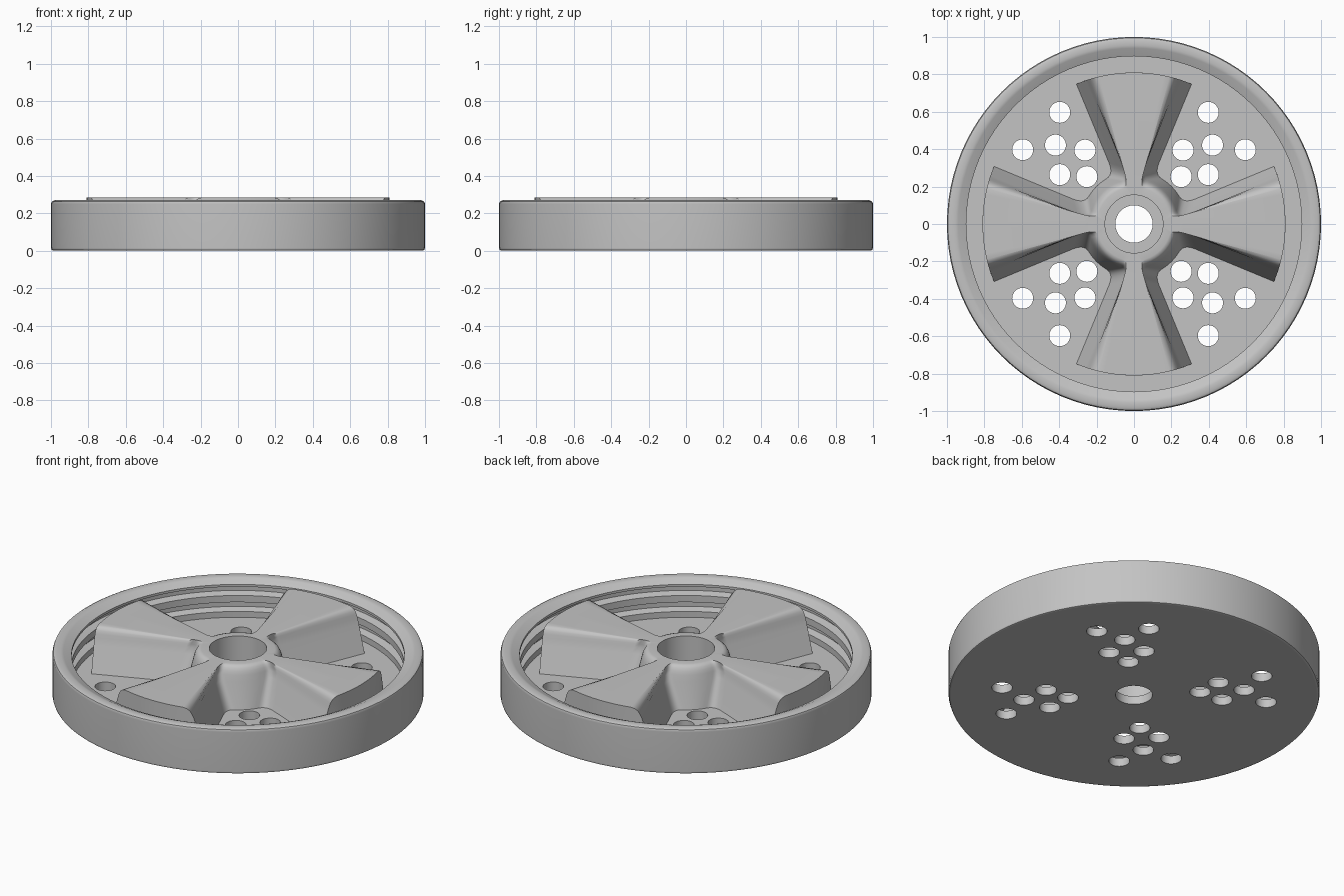
import bpy, bmesh
from math import sin, cos, asin, pi, radians
from mathutils import Matrix, Vector

cube = bpy.data.objects.get("Cube")
if cube:
    bpy.data.objects.remove(cube, do_unlink=True)

grey = bpy.data.materials.new("machined grey")
grey.use_nodes = True
colour = (0.55, 0.55, 0.55, 1)
grey.diffuse_color = colour
grey.node_tree.nodes["Principled BSDF"].inputs["Base Color"].default_value = colour

FLOOR, TOP, BLADE_R = 0.05, 0.285, 0.81
BORE_R, SHAFT_R, HOLE_R = 0.155, 0.1, 0.056
HALF = radians(22.5)


def circle(r, z, n=96):
    return [Vector((r * cos(2 * pi * i / n), r * sin(2 * pi * i / n), z)) for i in range(n)]


def skin(bm, outlines):
    """Join consecutive outlines with quads and return the vertex rings."""
    rings = [[bm.verts.new(p) for p in pts] for pts in outlines]
    for a, b in zip(rings, rings[1:]):
        for i in range(len(a)):
            j = (i + 1) % len(a)
            bm.faces.new((a[i], a[j], b[j], b[i]))
    return rings


def ring_edges(bm, ring):
    return [bm.edges.get((ring[i - 1], ring[i])) for i in range(len(ring))]


def finish(bm, name):
    bmesh.ops.recalc_face_normals(bm, faces=bm.faces)
    mesh = bpy.data.meshes.new(name)
    bm.to_mesh(mesh)
    bm.free()
    ob = bpy.data.objects.new(name, mesh)
    bpy.context.collection.objects.link(ob)
    mesh.materials.append(grey)
    return ob


def activate(ob):
    bpy.ops.object.select_all(action="DESELECT")
    ob.select_set(True)
    bpy.context.view_layer.objects.active = ob


def smooth(ob):
    activate(ob)
    bpy.ops.object.shade_smooth_by_angle(angle=radians(32))
    ob.modifiers.new("even shading", "WEIGHTED_NORMAL").keep_sharp = True


# Dish: floor, rounded rim and grooved inner wall
profile = [(0.985, 0), (0.996, 0.005), (1, 0.016), (1, 0.25), (0.995, 0.263), (0.982, 0.27),
           (0.955, 0.27), (0.94, 0.266), (0.897, 0.246), (0.897, 0.232),
           (0.94, 0.224), (0.94, 0.19), (0.897, 0.18), (0.897, 0.14),
           (0.94, 0.13), (0.94, 0.095), (0.897, 0.085), (0.897, FLOOR)]
bm = bmesh.new()
rings = skin(bm, [circle(r, z) for r, z in profile])
bm.faces.new(rings[0])
bm.faces.new(rings[-1])
dish = finish(bm, "dish")

# Drill the shaft hole and four clusters of vent holes
bm = bmesh.new()
vents = [(0.397, 0.597), (0.595, 0.397), (0.42, 0.422), (0.262, 0.395), (0.397, 0.264), (0.252, 0.253)]
spots = [(0, 0, SHAFT_R)]
for sx in (-1, 1):
    for sy in (-1, 1):
        spots += [(sx * x, sy * y, HOLE_R) for x, y in vents]
for x, y, r in spots:
    bmesh.ops.create_cone(bm, cap_ends=True, segments=32, radius1=r, radius2=r, depth=0.3,
                          matrix=Matrix.Translation((x, y, 0)))
drill = finish(bm, "hole_cutter")
drill.hide_render = True
activate(dish)
cut = dish.modifiers.new("holes", "BOOLEAN")
cut.object = drill
cut.solver = "EXACT"
bpy.ops.object.modifier_apply(modifier=cut.name)
bpy.data.objects.remove(drill, do_unlink=True)
smooth(dish)


# Hub and four blades: one cross-shaped outline, drawn in as it rises
def polar(r, a):
    return Vector((r * sin(a), r * cos(a), 0))


def cross_outline(z, inset):
    hub = 0.285 - 0.7 * inset
    joint = max(HALF - asin(inset / hub), asin(0.03 / hub))
    tip = HALF - asin(inset / BLADE_R)
    corner, end = polar(hub, joint), polar(BLADE_R, tip)
    start_a = joint + radians(10)
    half = [polar(hub, pi / 4 + (start_a - pi / 4) * i / 4) for i in range(4)]
    # Rounded inner corner between hub and blade
    p0, p2 = polar(hub, start_a), corner + (end - corner).normalized() * 0.07
    for i in range(7):
        t = i / 6
        half.append(p0 * (1 - t) ** 2 + corner * 2 * t * (1 - t) + p2 * t * t)
    half += [polar(BLADE_R, tip * (1 - i / 6)) for i in range(7)]
    arm = half + [Vector((-p.x, p.y, 0)) for p in reversed(half[1:-1])]
    lift = Vector((0, 0, z))
    return [Matrix.Rotation(k * pi / 2, 3, "Z") @ p + lift for k in range(4) for p in arm]


layers = [(FLOOR - 0.005, 0), (0.2, 0.055), (0.235, 0.067), (0.255, 0.077),
          (0.27, 0.089), (0.28, 0.104), (TOP, 0.125)]
bm = bmesh.new()
outer = skin(bm, [cross_outline(z, d) for z, d in layers])
bore = skin(bm, [circle(BORE_R, FLOOR - 0.005, 64), circle(BORE_R, TOP, 64)])
for level in (0, -1):
    bmesh.ops.triangle_fill(bm, use_beauty=True, use_dissolve=False,
                            edges=ring_edges(bm, outer[level]) + ring_edges(bm, bore[level]))
smooth(finish(bm, "hub_and_blades"))
